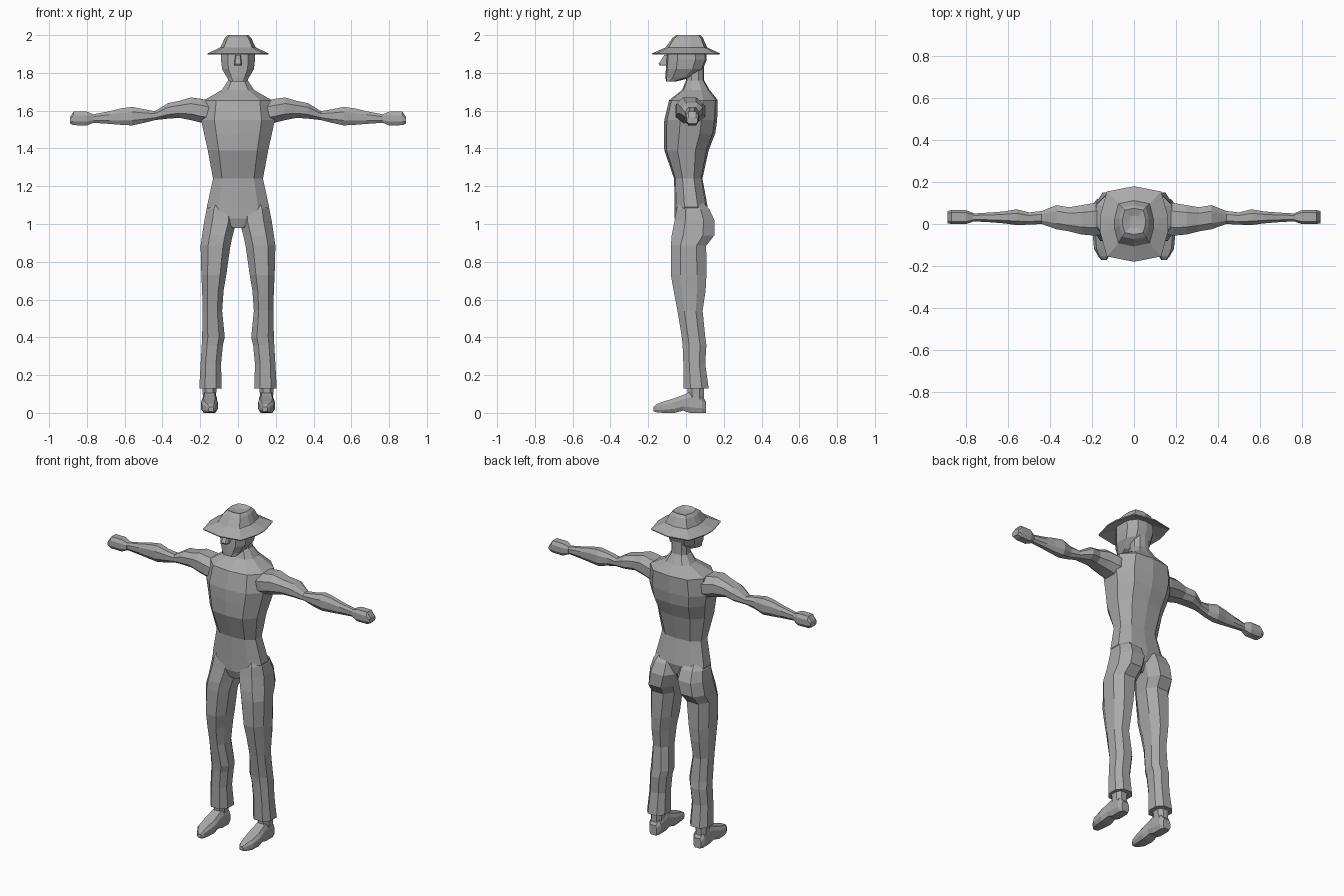
import bpy, bmesh

# Dark grey for the whole figure
grey = bpy.data.materials.new("dark_grey")
grey.diffuse_color = (0.4, 0.4, 0.4, 1)


def loft(name, axis, rows, cu=0.25, cv=0.27, bow=0.0, mirror=False):
    """Skin faceted rings along an axis. Row: (position, u min, u max, v min, v max).
    cu, cv cut the ring corners; bow adds centre points and sets the corners back."""
    bm = bmesh.new()
    rings = []
    for t, u0, u1, v0, v1 in rows:
        w, h = u1 - u0, v1 - v0
        a, b = u0 + cu * w, u1 - cu * w
        lo, hi = v0 + cv * h, v1 - cv * h
        f, k = v0 + bow * h, v1 - bow * h
        pts = [(a, f), (b, f), (u1, lo), (u1, hi), (b, k), (a, k), (u0, hi), (u0, lo)]
        if bow:
            m = (u0 + u1) / 2
            pts = pts[:1] + [(m, v0)] + pts[1:5] + [(m, v1)] + pts[5:]
        place = {"x": lambda u, v: (t, u, v),
                 "y": lambda u, v: (u, t, v),
                 "z": lambda u, v: (u, v, t)}[axis]
        rings.append([bm.verts.new(place(u, v)) for u, v in pts])
    for r, s in zip(rings, rings[1:]):
        for i in range(len(r)):
            j = (i + 1) % len(r)
            bm.faces.new((r[i], r[j], s[j], s[i]))
    bm.faces.new(rings[0])
    bm.faces.new(rings[-1])
    bmesh.ops.recalc_face_normals(bm, faces=bm.faces)
    mesh = bpy.data.meshes.new(name)
    bm.to_mesh(mesh)
    bm.free()
    mesh.materials.append(grey)
    ob = bpy.data.objects.new(name, mesh)
    bpy.context.collection.objects.link(ob)
    if mirror:
        # Parts are built on +x and reflected across x = 0
        ob.modifiers.new("Mirror", "MIRROR").use_clip = False
    return ob


# Torso from crotch to neck
loft("torso", "z", [
    (0.98, -0.04, 0.04, -0.045, 0.06),
    (1.03, -0.14, 0.14, -0.06, 0.10),
    (1.09, -0.165, 0.165, -0.06, 0.115),
    (1.24, -0.132, 0.132, -0.063, 0.087),
    (1.39, -0.16, 0.16, -0.115, 0.12),
    (1.48, -0.18, 0.18, -0.117, 0.155),
    (1.55, -0.195, 0.195, -0.115, 0.165),
    (1.655, -0.18, 0.18, -0.09, 0.168),
    (1.71, -0.085, 0.085, -0.02, 0.125),
    (1.76, -0.052, 0.052, 0.0, 0.096),
    (1.85, -0.05, 0.05, 0.0, 0.096)], cu=0.18, cv=0.3, bow=0.05)

# Head and nose
loft("head", "z", [
    (1.755, -0.045, 0.045, -0.106, -0.05),
    (1.775, -0.058, 0.058, -0.108, 0.03),
    (1.82, -0.084, 0.084, -0.107, 0.09),
    (1.87, -0.09, 0.09, -0.105, 0.11),
    (1.93, -0.09, 0.09, -0.10, 0.105)], cu=0.2, cv=0.28, bow=0.04)
loft("nose", "z", [
    (1.838, -0.018, 0.018, -0.138, -0.09),
    (1.848, -0.02, 0.02, -0.145, -0.09),
    (1.895, -0.014, 0.014, -0.115, -0.09)], cu=0.15, cv=0.2)

# Hat: underside, brim edge, crown, dented top
loft("hat", "z", [
    (1.92, -0.09, 0.09, -0.105, 0.11),
    (1.897, -0.16, 0.16, -0.178, 0.178),
    (1.903, -0.162, 0.162, -0.18, 0.18),
    (1.935, -0.093, 0.093, -0.107, 0.112),
    (1.985, -0.07, 0.07, -0.072, 0.09),
    (2.0, -0.055, 0.055, -0.05, 0.075),
    (1.988, -0.02, 0.02, -0.02, 0.04)], cu=0.1, cv=0.4, bow=0.07)

# Arms and hands
loft("arm", "x", [
    (0.15, -0.05, 0.10, 1.53, 1.65),
    (0.19, -0.055, 0.10, 1.535, 1.662),
    (0.25, -0.05, 0.09, 1.55, 1.67),
    (0.31, -0.035, 0.08, 1.562, 1.652),
    (0.37, -0.025, 0.09, 1.558, 1.64),
    (0.44, 0.0, 0.062, 1.55, 1.597),
    (0.50, -0.003, 0.055, 1.535, 1.608),
    (0.56, -0.005, 0.07, 1.522, 1.62),
    (0.62, 0.003, 0.06, 1.525, 1.612),
    (0.68, 0.008, 0.055, 1.53, 1.597),
    (0.77, 0.013, 0.05, 1.536, 1.58)], mirror=True)
loft("hand", "x", [
    (0.765, 0.012, 0.052, 1.536, 1.58),
    (0.80, 0.0, 0.066, 1.522, 1.595),
    (0.87, 0.0, 0.066, 1.523, 1.595),
    (0.89, 0.004, 0.062, 1.532, 1.565)], cu=0.18, mirror=True)

# Trouser legs
loft("trouser_leg", "z", [
    (1.13, 0.04, 0.135, -0.03, 0.075),
    (1.08, 0.012, 0.166, -0.05, 0.123),
    (1.02, 0.006, 0.178, -0.06, 0.15),
    (0.94, 0.028, 0.19, -0.076, 0.15),
    (0.885, 0.04, 0.198, -0.08, 0.107),
    (0.73, 0.062, 0.194, -0.08, 0.108),
    (0.65, 0.076, 0.19, -0.066, 0.104),
    (0.54, 0.084, 0.187, -0.045, 0.088),
    (0.40, 0.07, 0.19, -0.022, 0.102),
    (0.36, 0.08, 0.192, -0.018, 0.108),
    (0.26, 0.09, 0.198, -0.014, 0.102),
    (0.13, 0.086, 0.205, -0.012, 0.12)], mirror=True)

# Ankles and shoes
loft("ankle", "z", [
    (0.05, 0.12, 0.185, 0.015, 0.095),
    (0.11, 0.115, 0.187, 0.008, 0.095),
    (0.16, 0.11, 0.19, 0.005, 0.095)], mirror=True)
loft("shoe", "y", [
    (0.106, 0.125, 0.175, 0.0, 0.06),
    (0.085, 0.112, 0.187, 0.0, 0.09),
    (0.02, 0.112, 0.187, 0.0, 0.11),
    (-0.015, 0.112, 0.19, 0.012, 0.095),
    (-0.06, 0.107, 0.196, 0.0, 0.078),
    (-0.12, 0.113, 0.19, 0.0, 0.06),
    (-0.155, 0.12, 0.17, 0.003, 0.047),
    (-0.172, 0.13, 0.155, 0.008, 0.032)], cu=0.15, mirror=True)
